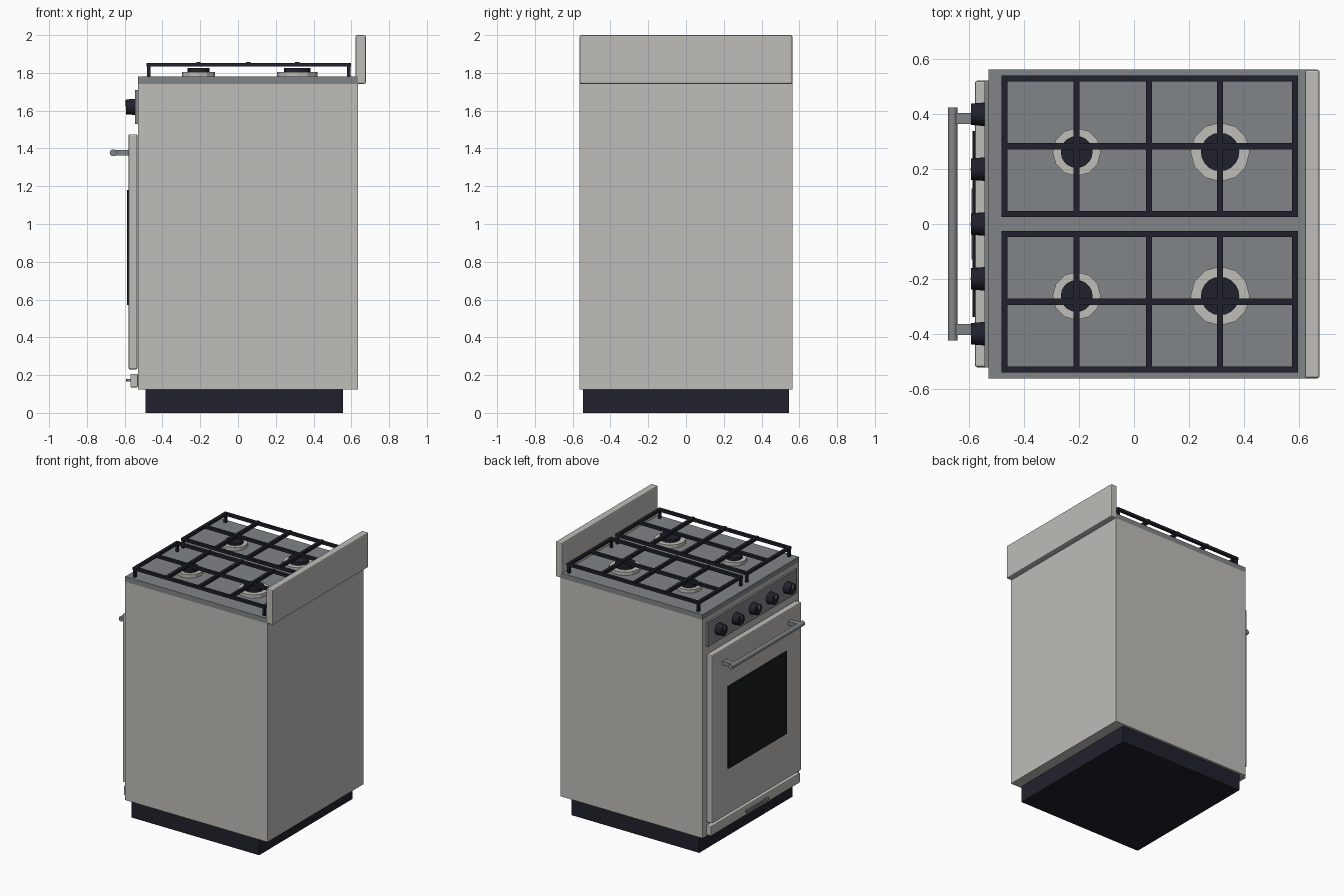
import bpy, bmesh
from math import radians
from mathutils import Matrix, Vector

cube = bpy.data.objects.get("Cube")
if cube:
    bpy.data.objects.remove(cube, do_unlink=True)


def material(name, rgb):
    m = bpy.data.materials.new(name)
    m.use_nodes = True
    m.diffuse_color = (*rgb, 1)
    m.node_tree.nodes["Principled BSDF"].inputs["Base Color"].default_value = (*rgb, 1)
    return m


CREAM = material("cream enamel", (0.52, 0.51, 0.48))
STEEL = material("grey steel", (0.22, 0.235, 0.243))
IRON = material("dark iron", (0.0145, 0.0152, 0.025))
GLASS = material("black glass", (0.0095, 0.0102, 0.013))


def add_box(bm, x, y, z, bevel=0):
    """Add a box given its (min, max) range on each axis."""
    lo, hi = Vector((x[0], y[0], z[0])), Vector((x[1], y[1], z[1]))
    mat = Matrix.Translation((lo + hi) / 2) @ Matrix.Diagonal((*(hi - lo), 1))
    verts = bmesh.ops.create_cube(bm, size=1, matrix=mat)["verts"]
    if bevel:
        edges = list({e for v in verts for e in v.link_edges})
        bmesh.ops.bevel(bm, geom=edges, offset=bevel, segments=2,
                        profile=0.5, affect='EDGES')


def add_cylinder(bm, centre, radius, depth, axis='Z', sides=24, top=None):
    """Add a cylinder centred on a point; top is the radius at its far end."""
    turn = {'X': Matrix.Rotation(radians(-90), 4, 'Y'),
            'Y': Matrix.Rotation(radians(90), 4, 'X'),
            'Z': Matrix()}[axis]
    bmesh.ops.create_cone(bm, cap_ends=True, segments=sides, radius1=radius,
                          radius2=radius if top is None else top, depth=depth,
                          matrix=Matrix.Translation(centre) @ turn)


def finish(name, bm, mat, smooth=False):
    mesh = bpy.data.meshes.new(name)
    bm.to_mesh(mesh)
    bm.free()
    mesh.materials.append(mat)
    if smooth:
        mesh.shade_smooth()
        mesh.set_sharp_from_angle(angle=radians(35))
    obj = bpy.data.objects.new(name, mesh)
    bpy.context.collection.objects.link(obj)
    return obj


def box(name, mat, x, y, z, bevel=0):
    bm = bmesh.new()
    add_box(bm, x, y, z, bevel)
    return finish(name, bm, mat)


def span(half):
    return (-half, half)


# Cabinet
box("plinth", IRON, (-0.49, 0.555), span(0.545), (0, 0.125))
box("body", CREAM, (-0.53, 0.635), span(0.5625), (0.125, 1.742))
box("cooktop", STEEL, (-0.53, 0.635), span(0.5625), (1.742, 1.78))
box("backsplash", CREAM, (0.623, 0.677), span(0.5625), (1.742, 2.0), 0.008)

# Oven door, drawer and control panel on the -x side
box("oven_door", CREAM, (-0.58, -0.532), span(0.5225), (0.23, 1.475), 0.008)
box("oven_window", GLASS, (-0.588, -0.579), span(0.34), (0.57, 1.18))
box("drawer", CREAM, (-0.57, -0.53), span(0.5225), (0.135, 0.207), 0.006)
box("control_panel", STEEL, (-0.545, -0.53), span(0.5225), (1.53, 1.71))

# Handles
bm = bmesh.new()
add_cylinder(bm, (-0.661, 0, 1.377), 0.018, 0.85, 'Y')
for s in (-1, 1):
    y = s * 0.385
    add_box(bm, (-0.655, -0.578), (y - 0.02, y + 0.02), (1.363, 1.391))
finish("door_handle", bm, STEEL, smooth=True)

bm = bmesh.new()
add_box(bm, (-0.592, -0.582), span(0.13), (0.165, 0.18))
for s in (-1, 1):
    y = s * 0.11
    add_box(bm, (-0.584, -0.568), (y - 0.008, y + 0.008), (0.166, 0.179))
finish("drawer_handle", bm, STEEL)

# Control knobs with pointer marks
knobs, marks = bmesh.new(), bmesh.new()
for i in range(-2, 3):
    y = i * 0.2
    add_cylinder(knobs, (-0.569, y, 1.62), 0.043, 0.05, 'X', top=0.039)
    add_box(marks, (-0.597, -0.593), (y - 0.005, y + 0.005), (1.625, 1.655))
finish("knobs", knobs, IRON, smooth=True)
finish("knob_marks", marks, CREAM)

# Burners: small pair at the front, large pair at the back
rings, caps = bmesh.new(), bmesh.new()
for s in (-1, 1):
    for x, ring, cap in ((-0.209, 0.088, 0.058), (0.314, 0.108, 0.07)):
        y = s * 0.2625
        add_cylinder(rings, (x, y, 1.7925), ring, 0.025, sides=12)
        add_cylinder(caps, (x, y, 1.815), cap, 0.022, sides=20)
finish("burner_rings", rings, CREAM)
finish("burner_caps", caps, IRON, smooth=True)

# Grates: outer frame, one long bar, three raised cross bars and corner legs
T = 0.022
X0, X1, Y0, Y1 = -0.484, 0.598, 0.0255, 0.5415
for name, s in (("left_grate", 1), ("right_grate", -1)):
    bm = bmesh.new()

    def bar(x, y, z):
        add_box(bm, x, sorted((s * y[0], s * y[1])), z)

    level = (1.833, 1.853)
    middle = (Y0 + Y1 - T) / 2
    for y in (Y0, middle, Y1 - T):
        bar((X0, X1), (y, y + T), level)
    for x in (X0, X1 - T):
        bar((x, x + T), (Y0, Y1), level)
        for y in (Y0, Y1 - T):
            bar((x + 0.002, x + T - 0.002), (y + 0.002, y + T - 0.002), (1.779, 1.84))
    for x in (-0.209, 0.054, 0.314):
        bar((x - T / 2, x + T / 2), (Y0 + 0.001, Y1 - 0.001), (1.835, 1.858))
    finish(name, bm, IRON)
